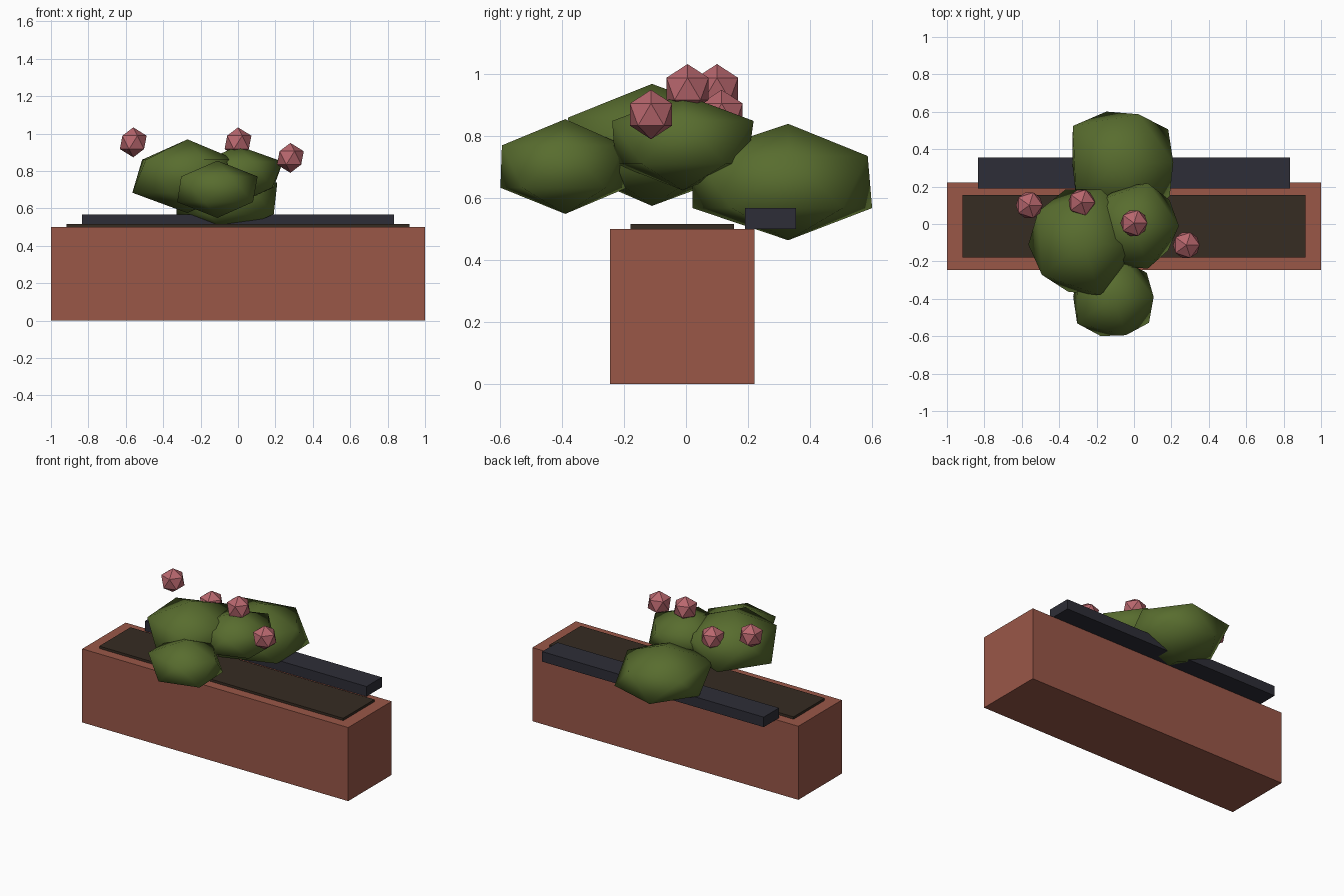
import bpy, bmesh, math
from mathutils import Vector

cube = bpy.data.objects.get("Cube")
if cube:
    bpy.data.objects.remove(cube, do_unlink=True)


def material(name, rgb):
    mat = bpy.data.materials.new(name)
    mat.use_nodes = True
    mat.diffuse_color = (*rgb, 1)
    mat.node_tree.nodes["Principled BSDF"].inputs["Base Color"].default_value = (*rgb, 1)
    return mat


terracotta = material("terracotta", (0.32, 0.095, 0.064))
soil_brown = material("soil_brown", (0.037, 0.025, 0.016))
dark_slate = material("dark_slate", (0.027, 0.027, 0.038))
leaf_green = material("leaf_green", (0.098, 0.152, 0.028))
petal_pink = material("petal_pink", (0.48, 0.135, 0.155))


def finish(name, bm, mat, location, smooth=False):
    mesh = bpy.data.meshes.new(name)
    bm.to_mesh(mesh)
    bm.free()
    mesh.materials.append(mat)
    for face in mesh.polygons:
        face.use_smooth = smooth
    obj = bpy.data.objects.new(name, mesh)
    obj.location = location
    bpy.context.collection.objects.link(obj)
    return obj


def box(name, low, high, mat):
    low, high = Vector(low), Vector(high)
    bm = bmesh.new()
    bmesh.ops.create_cube(bm, size=1)
    bmesh.ops.scale(bm, vec=high - low, verts=bm.verts)
    return finish(name, bm, mat, (low + high) / 2)


def bush(name, center, half_height, radii):
    """Flattened icosahedron; radii run around the rim, one per 36 degrees."""
    bm = bmesh.new()
    bmesh.ops.create_icosphere(bm, subdivisions=1, radius=1)
    for v in bm.verts:
        flat = v.co.xy.length
        if flat > 0.1:
            step = round(math.degrees(math.atan2(v.co.y, v.co.x)) / 36) % 10
            v.co.xy *= radii[step] / flat
        v.co.z *= half_height
    return finish(name, bm, leaf_green, center, smooth=True)


def blossom(name, center):
    bm = bmesh.new()
    bmesh.ops.create_icosphere(bm, subdivisions=1, radius=0.08)
    return finish(name, bm, petal_pink, center)


# Planter box, soil bed and rear rail
box("planter_box", (-1, -0.245, 0), (1, 0.222, 0.5), terracotta)
box("soil_bed", (-0.917, -0.18, 0.49), (0.917, 0.155, 0.516), soil_brown)
box("rear_rail", (-0.833, 0.19, 0.5), (0.833, 0.355, 0.568), dark_slate)

# Foliage clumps
bush("front_bush", (-0.11, -0.39, 0.702), 0.153,
     (0.215, 0.22, 0.2, 0.21, 0.235, 0.215, 0.24, 0.22, 0.215, 0.235))
bush("right_bush", (-0.27, -0.11, 0.772), 0.197,
     (0.26, 0.28, 0.31, 0.31, 0.3, 0.295, 0.275, 0.265, 0.285, 0.265))
bush("middle_bush", (0, -0.01, 0.78), 0.155,
     (0.24, 0.235, 0.24, 0.22, 0.23, 0.23, 0.23, 0.23, 0.24, 0.225))
bush("back_bush", (-0.06, 0.33, 0.652), 0.188,
     (0.27, 0.3, 0.27, 0.285, 0.33, 0.27, 0.31, 0.325, 0.325, 0.31))

# Blossoms
for i, spot in enumerate(((-0.56, 0.1, 0.953), (-0.28, 0.115, 0.87),
                          (0, 0.005, 0.953), (0.28, -0.113, 0.87))):
    blossom(f"blossom_{i + 1}", spot)
